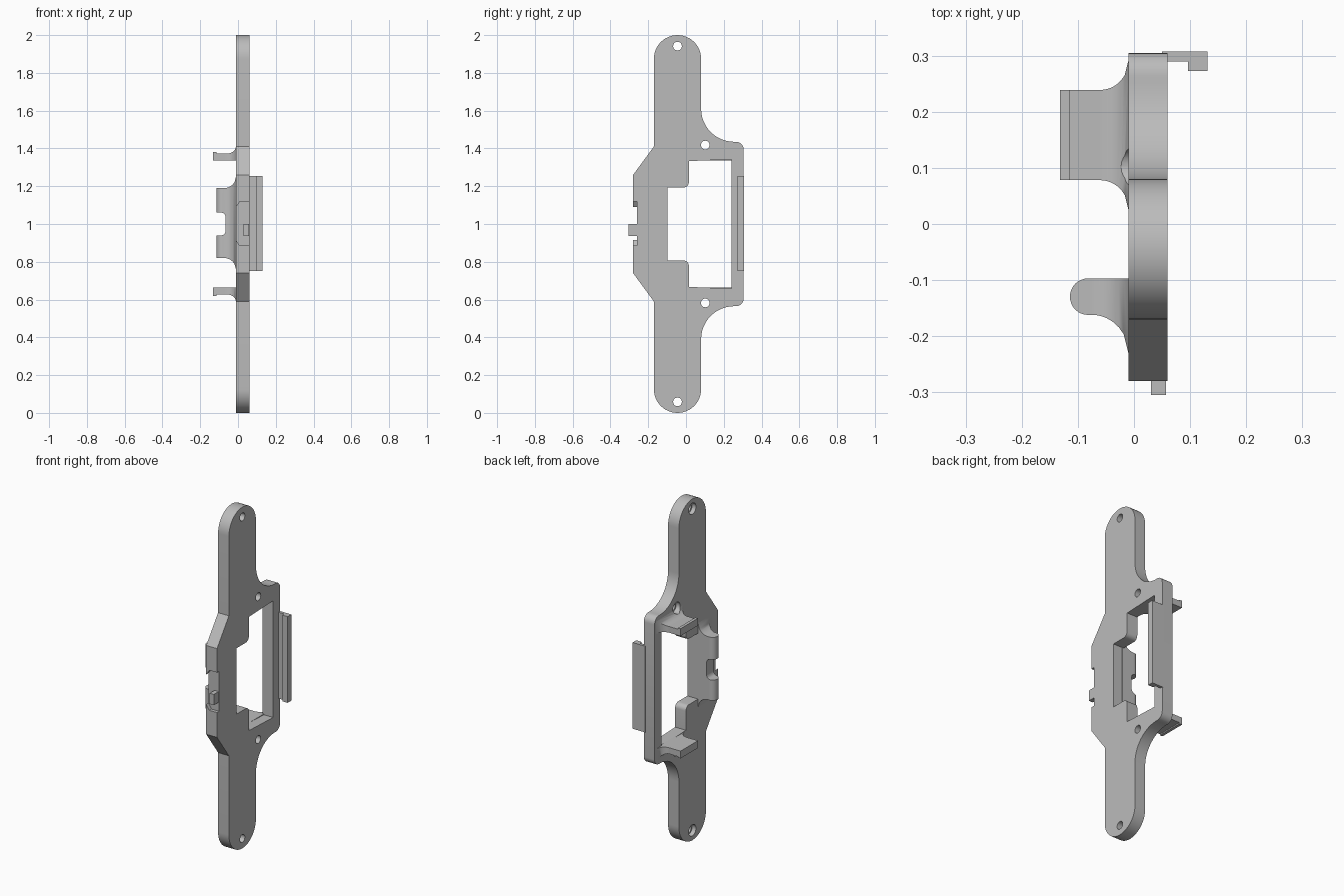
import bpy, bmesh, math

cube = bpy.data.objects.get("Cube")
if cube:
    bpy.data.objects.remove(cube, do_unlink=True)

grey = bpy.data.materials.new("plain grey")
grey.use_nodes = True
grey.diffuse_color = (0.5, 0.5, 0.5, 1)
grey.node_tree.nodes["Principled BSDF"].inputs["Base Color"].default_value = (0.5, 0.5, 0.5, 1)

BACK, FACE = -0.01, 0.06  # plate thickness limits along x


def arc(cy, cz, r, start, end, n=12):
    return [(cy + r * math.cos(math.radians(start + (end - start) * i / n)),
             cz + r * math.sin(math.radians(start + (end - start) * i / n))) for i in range(n + 1)]


def mirrored(half):
    """Close a half profile by reflecting it about mid height z = 1."""
    return half + [(y, 2 - z) for y, z in reversed(half)]


def loft(name, rings):
    bm = bmesh.new()
    loops = [[bm.verts.new(p) for p in ring] for ring in rings]
    bm.faces.new(loops[0])
    bm.faces.new(loops[-1])
    n = len(loops[0])
    for a, b in zip(loops, loops[1:]):
        for i in range(n):
            bm.faces.new((a[i], a[(i + 1) % n], b[(i + 1) % n], b[i]))
    bmesh.ops.recalc_face_normals(bm, faces=bm.faces)
    mesh = bpy.data.meshes.new(name)
    bm.to_mesh(mesh)
    bm.free()
    mesh.materials.append(grey)
    ob = bpy.data.objects.new(name, mesh)
    bpy.context.collection.objects.link(ob)
    return ob


def slab(name, profile, x0, x1):
    """Extrude a (y, z) profile along x."""
    return loft(name, [[(x, y, z) for y, z in profile] for x in (x0, x1)])


def box(name, x0, x1, y0, y1, z0, z1):
    return slab(name, [(y0, z0), (y1, z0), (y1, z1), (y0, z1)], x0, x1)


def activate(ob):
    bpy.ops.object.select_all(action='DESELECT')
    ob.select_set(True)
    bpy.context.view_layer.objects.active = ob


def cut(ob, cutters):
    activate(ob)
    for c in cutters:
        mod = ob.modifiers.new("cut", 'BOOLEAN')
        mod.operation = 'DIFFERENCE'
        mod.solver = 'EXACT'
        mod.object = c
        bpy.ops.object.modifier_apply(modifier=mod.name)


def flared(name, tip, root, y, z, fy, fz, reach, round_y=0):
    """Arm along x whose sides sweep outward in a fillet where it meets the plate.
    fy and fz hold the flare of the low and high side."""
    xs = [tip + round_y * (1 - math.cos(math.pi / 2 * i / 8)) for i in range(9)] if round_y else [tip]
    xs += [root - reach * math.cos(math.pi / 2 * i / 12) for i in range(13)] + [root + 0.01]
    rings = []
    for x in sorted(set(round(v, 5) for v in xs)):
        t = min(max((x - root + reach) / reach, 0), 1)
        f = 1 - math.sqrt(1 - t * t)
        d = min(max(tip + round_y - x, 0), round_y * 0.995)
        s = round_y - math.sqrt(round_y ** 2 - d ** 2) if round_y else 0
        y0, y1 = y[0] - fy[0] * f + s, y[1] + fy[1] * f - s
        z0, z1 = z[0] - fz[0] * f, z[1] + fz[1] * f
        rings.append([(x, y0, z0), (x, y1, z0), (x, y1, z1), (x, y0, z1)])
    return loft(name, rings)


# Mounting plate outline, upper half from the hook edge round to the front edge
half = (arc(0.265, 1.395, 0.04, 0, 90, 6) + arc(0.255, 1.61, 0.175, 270, 180)
        + arc(-0.045, 1.875, 0.125, 0, 180, 24) + [(-0.17, 1.41), (-0.28, 1.26)])
plate = slab("mounting_plate", mirrored(half), BACK, FACE)

# Central window and tapered recess in the front edge
window = slab("window_cutter", mirrored(
    [(0.24, 1.342), (0.015, 1.333)] + arc(-0.013, 1.221, 0.028, 0, -90, 6) + [(-0.098, 1.193)]), -0.1, 0.1)
recess = loft("recess_cutter", [[(x, y, z) for x, z in
              [(-0.02, 0.915), (BACK, 0.915), (0.01, 0.885), (0.08, 0.885),
               (0.08, 1.12), (0.01, 1.12), (BACK, 1.09), (-0.02, 1.09)]] for y in (-0.35, -0.26)])

# Screw holes, wider on the back
holes = []
for y, z in [(-0.045, 1.942), (0.102, 1.418)]:
    for zz in (z, 2 - z):
        holes.append(slab("hole_cutter", arc(y, zz, 0.023, 0, 345, 23), -0.1, 0.1))
        holes.append(slab("counterbore_cutter", arc(y, zz, 0.033, 0, 345, 23), -0.2, 0.015))
cut(plate, [window, recess] + holes)

# Front bracket with a rounded lip and a central notch
bracket = flared("front_bracket", -0.114, BACK, (-0.162, -0.097), (0.82, 1.19),
                 (0.068, 0), (0.062, 0.062), 0.065, 0.032)
notch_half = [(-0.2, 1.06), (-0.088, 1.06)] + [(x, z) for x, z in arc(-0.09, 1.035, 0.025, 75, 0, 6)]
notch = loft("notch_cutter", [[(x, y, z) for x, z in mirrored(notch_half)] for y in (-0.3, 0)])
cut(bracket, [notch, recess])

# Upper and lower clip arms
arms = [flared("upper_clip_arm", -0.132, BACK, (0.078, 0.239), (1.337, 1.373),
               (0.052, 0.052), (0, 0.037), 0.05),
        flared("lower_clip_arm", -0.132, BACK, (0.078, 0.239), (0.627, 0.663),
               (0.052, 0.052), (0.037, 0), 0.05)]
for arm, sign in zip(arms, (1, -1)):
    # small raised lip along the free end
    z = 1 + sign * 0.376
    lip = box("clip_lip", -0.132, -0.115, 0.078, 0.239, z - 0.004, z + 0.004)
    cut(arm, holes)

# Rear hook rail with inward lip
hook = [(0.05, 0.29), (0.096, 0.29), (0.096, 0.273), (0.131, 0.273), (0.131, 0.307), (0.05, 0.307)]
loft("hook_rail", [[(x, y, z) for x, y in hook] for z in (0.75, 1.255)])

# Small locating peg on the front edge
box("locating_peg", 0.03, 0.057, -0.305, -0.255, 0.937, 1.0)

for c in [window, recess, notch] + holes:
    bpy.data.objects.remove(c, do_unlink=True)
for ob in [plate, bracket] + arms:
    activate(ob)
    bpy.ops.object.shade_smooth_by_angle(angle=math.radians(30))
